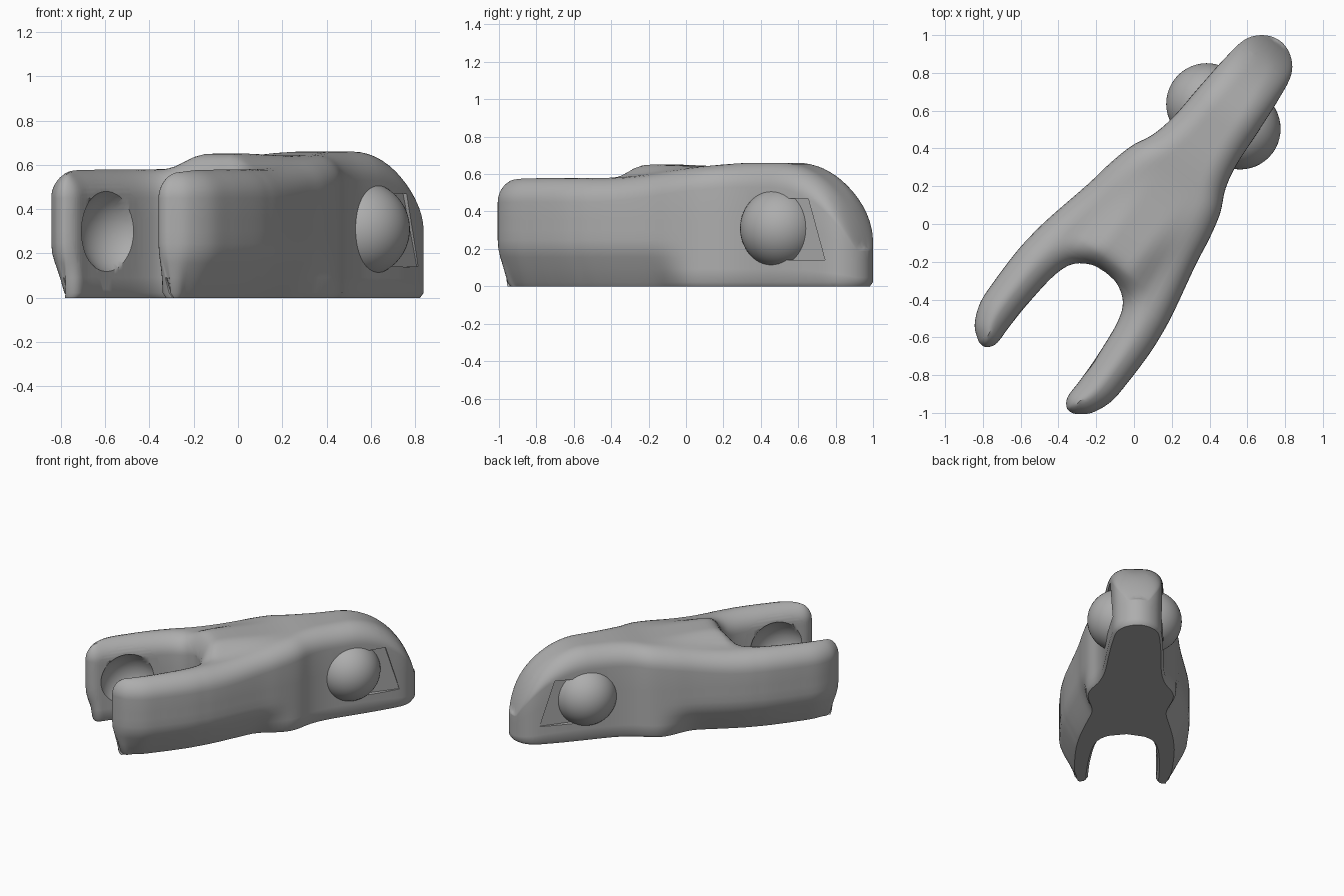
import bpy, bmesh, math
from mathutils import Vector

if "Cube" in bpy.data.objects:
    bpy.data.objects.remove(bpy.data.objects["Cube"])

TURN = math.radians(-37)
SHIFT = (0.028, -0.021, 0)
ROUND = 0.13          # radius of the rounded upper edge
ACROSS = 16           # faces across each half of the top

grey = bpy.data.materials.new("plain_grey")
grey.use_nodes = True
grey.diffuse_color = (0.42, 0.42, 0.42, 1)
grey.node_tree.nodes["Principled BSDF"].inputs["Base Color"].default_value = (0.42, 0.42, 0.42, 1)


def smooth(a, b, x):
    t = min(1, max(0, (x - a) / (b - a)))
    return t * t * (3 - 2 * t)


def add_object(name, bm):
    """Smooth shading with sharp creases kept."""
    bmesh.ops.recalc_face_normals(bm, faces=bm.faces[:])
    for f in bm.faces:
        f.smooth = True
    for e in bm.edges:
        e.smooth = e.calc_face_angle(0) < math.radians(38)
    mesh = bpy.data.meshes.new(name)
    bm.to_mesh(mesh)
    bm.free()
    mesh.materials.append(grey)
    ob = bpy.data.objects.new(name, mesh)
    bpy.context.collection.objects.link(ob)
    ob.rotation_euler.z = TURN
    ob.location = SHIFT


def spline(before, pts, after, steps=5):
    """Smooth open curve through pts, steered at its ends by two extra points."""
    p = [Vector(q) for q in [before] + pts + [after]]
    out = []
    for a, b, c, d in zip(p, p[1:], p[2:], p[3:]):
        for s in range(steps):
            t = s / steps
            out.append(0.5 * (2 * b + (c - a) * t + (2 * a - 5 * b + 4 * c - d) * t * t
                              + (3 * b - a - 3 * c + d) * t ** 3))
    return out + [p[-2]]


# Right half in plan: outer edge, paired with the centre line and then the fork's inner edge
outer_pts = [(0, 1.24), (.09, 1.21), (.155, 1.13), (.18, .98), (.195, .8), (.21, .58),
             (.24, .44), (.295, .32), (.33, .18), (.355, .03), (.40, -.18), (.416, -.26),
             (.428, -.33), (.435, -.39), (.442, -.46), (.445, -.55), (.444, -.68),
             (.435, -.82), (.39, -.93), (.33, -.984), (.295, -.997)]
centre_y = [1.24, 1.2, 1.12, .98, .8, .58, .44, .32, .17, 0, -.18, -.25, -.295]
notch_pts = [(0, -.295), (.09, -.31), (.17, -.37), (.21, -.48), (.23, -.68),
             (.235, -.84), (.235, -.94), (.262, -.988), (.295, -.997)]

outer = spline((-.09, 1.21), outer_pts, notch_pts[-2])
centre = spline((0, 1.28), [(0, y) for y in centre_y], (0, -.32))
notch = spline((-.09, -.31), notch_pts, outer_pts[-2])
inner = centre[:-1] + notch
first_notch = len(centre) - 1

edge = outer + notch[-2::-1]
steered = [Vector((-edge[1].x, edge[1].y))] + edge + [Vector((-edge[-2].x, edge[-2].y))]
inward = []
for a, b in zip(steered, steered[2:]):
    t = (b - a).normalized()
    inward.append(Vector((t.y, -t.x)))


def edge_distance(p):
    best = 9
    for a, b in zip(edge, edge[1:]):
        ab = b - a
        t = min(1, max(0, (p - a).dot(ab) / ab.length_squared))
        best = min(best, (p - a - ab * t).length)
    return best


def top_height(p):
    crown = smooth(-.38, -.22, p.y) * (1 - smooth(-.2, .35, p.y)) * (1 - smooth(.08, .26, p.x))
    return .58 + .08 * smooth(-.3, .55, p.y) + .065 * crown


def nose_scale(y):
    t = max(0, (y - .72) / .53)
    return max(.1, 1 - t * t) ** .45


def cap_point(p):
    k = ROUND - min(edge_distance(p), ROUND)
    z = top_height(p) - ROUND + math.sqrt(ROUND ** 2 - k * k)
    return p.x, p.y, z * nose_scale(p.y)


def bridge(bm, row_a, row_b):
    for i in range(len(row_a) - 1):
        bm.faces.new((row_a[i], row_a[i + 1], row_b[i + 1], row_b[i]))


# Rounded top, with rows closer together near the edges
bm = bmesh.new()
shares = [(1 - math.cos(math.pi * j / ACROSS)) / 2 for j in range(ACROSS + 1)]
grid = [[bm.verts.new(cap_point(a.lerp(b, s))) for s in shares] for a, b in zip(outer, inner)]
for row_a, row_b in zip(grid, grid[1:]):
    bridge(bm, row_a, row_b)

# Side walls: foot chamfer, tucked-in lower flank, upright wall
rows = []
for z, tuck, chamfer in ((0, 1, .016), (.022, 1, 0), (.1, .62, 0), (.17, .25, 0), (.22, .06, 0),
                         (.27, 0, 0), (.33, 0, 0), (.39, 0, 0)):
    row = []
    for p, n in zip(edge, inward):
        w = max(0, -n.x)
        if p.y < -.9:
            w = max(w, .7 * max(0, n.y))
        q = p + n * (.09 * w * tuck * (1 - smooth(0, .3, p.y)) + chamfer)
        h = z if z < .03 else .022 + (z - .022) * nose_scale(p.y) * .9
        row.append(bm.verts.new((q.x, q.y, h)))
    rows.append(row)
rows.append([r[0] for r in grid] + [r[-1] for r in grid[-2:first_notch - 1:-1]])
for lower, upper in zip(rows, rows[1:]):
    bridge(bm, lower, upper)

# Flat underside
count = len(outer)
under_centre = [bm.verts.new((0, min(1.224, max(-.279, p.y)), 0)) for p in centre[:-1]]
under_inner = under_centre + rows[0][:count - 2:-1]
bridge(bm, rows[0][:count - 1], under_inner[:count - 1])
bm.faces.new((rows[0][count - 2], rows[0][count - 1], under_inner[count - 2]))
bmesh.ops.remove_doubles(bm, verts=bm.verts[:], dist=.0004)
bmesh.ops.recalc_face_normals(bm, faces=bm.faces[:])

# Round socket pressed into the fork's inner wall
SOCKET, RADIUS = Vector((.117, -.73, .30)), .215
wall = [f for f in bm.faces if f.calc_center_median().x < .27
        and (f.calc_center_median() - SOCKET).length < .27 and f.calc_center_median().z > .03]
bmesh.ops.subdivide_edges(bm, edges=list({e for f in wall for e in f.edges}), cuts=3, use_grid_fill=True)
for v in bm.verts:
    off = v.co - SOCKET
    if v.co.x > .17 and off.length < RADIUS + .007:
        around = math.hypot(off.y, off.z)
        if off.length > RADIUS - .007:
            k = math.sqrt(RADIUS ** 2 - off.x ** 2) / around
            v.co.y, v.co.z = SOCKET.y + off.y * k, SOCKET.z + off.z * k
        else:
            v.co.x = SOCKET.x + math.sqrt(RADIUS ** 2 - around ** 2)

# Shallow pocket in the cheek, ahead of the ball
borders = [(Vector((0, .74, 0)), Vector((0, -1, 0))), (Vector((0, 0, .14)), Vector((0, 0, -1))),
           (Vector((0, 0, .47)), Vector((0, 0, 1))), (Vector((0, 1.08, .15)), Vector((0, .32, .1)))]
for point, normal in borders:
    cheek = [f for f in bm.faces if f.calc_center_median().y > .6 and f.calc_center_median().x > .06]
    geom = cheek + list({e for f in cheek for e in f.edges}) + list({v for f in cheek for v in f.verts})
    bmesh.ops.bisect_plane(bm, geom=geom, dist=.0005, plane_co=point, plane_no=normal)
pocket = [f for f in bm.faces if f.calc_center_median().x > .06
          and all((f.calc_center_median() - point).dot(normal) < 0 for point, normal in borders)]
pressed = bmesh.ops.extrude_face_region(bm, geom=pocket)["geom"]
for v in pressed:
    if isinstance(v, bmesh.types.BMVert):
        v.co.x = min(.16, v.co.x - .004)
bmesh.ops.delete(bm, geom=[f for f in pocket if f.is_valid], context='FACES')

# Other half
bmesh.ops.mirror(bm, geom=bm.verts[:] + bm.edges[:] + bm.faces[:], axis='X', merge_dist=.0004)
bmesh.ops.remove_doubles(bm, verts=bm.verts[:], dist=.0004)
add_object("link_body", bm)

# Balls on both sides of the head
for name, side in (("left_ball", 1), ("right_ball", -1)):
    bm = bmesh.new()
    bmesh.ops.create_uvsphere(bm, u_segments=48, v_segments=32, radius=RADIUS)
    bmesh.ops.translate(bm, verts=bm.verts[:], vec=(side * .11, .74, .31))
    add_object(name, bm)
